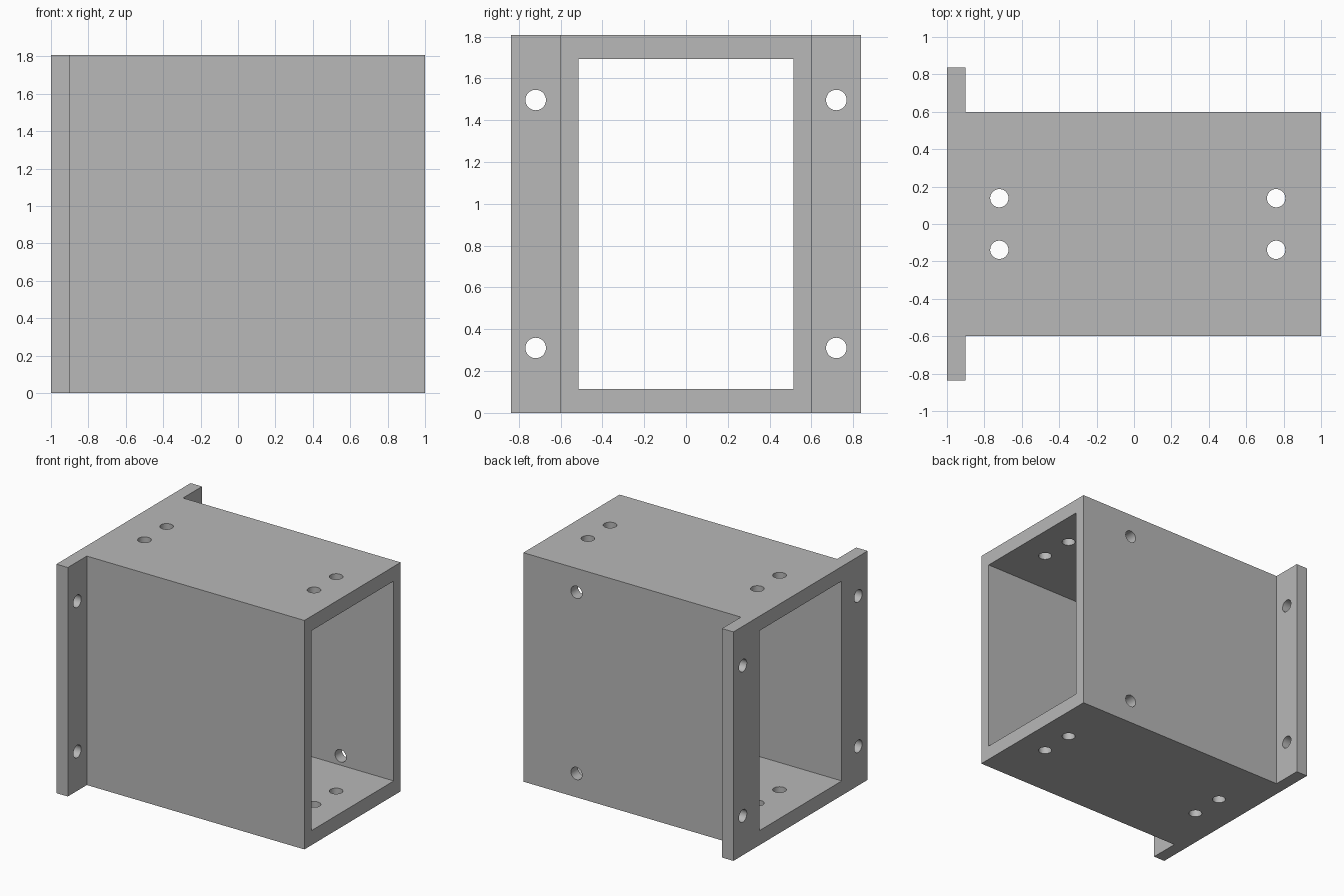
import bpy
import bmesh
import math

cube = bpy.data.objects.get("Cube")
if cube:
    bpy.data.objects.remove(cube, do_unlink=True)

# Main dimensions
HEIGHT = 1.807
HALF_LEN = 1.0
HALF_WIDTH = 0.6
FLANGE_WIDTH = 0.837
FLANGE_X = -0.9
WALL_Y, WALL_Z = 0.086, 0.115
HOLE_R = 0.049
MID_Z = HEIGHT / 2

grey = bpy.data.materials.new("plain grey")
grey.use_nodes = True
colour = (0.48, 0.48, 0.48, 1)
grey.diffuse_color = colour
grey.node_tree.nodes["Principled BSDF"].inputs["Base Color"].default_value = colour


def activate(obj):
    bpy.ops.object.select_all(action='DESELECT')
    obj.select_set(True)
    bpy.context.view_layer.objects.active = obj


def cut(target, cutter):
    """Subtract the active cutter from the target and discard the cutter."""
    cutter.hide_render = True
    cutter.data.materials.append(grey)
    activate(target)
    mod = target.modifiers.new("cut", 'BOOLEAN')
    mod.operation = 'DIFFERENCE'
    mod.solver = 'EXACT'
    mod.object = cutter
    bpy.ops.object.modifier_apply(modifier=mod.name)
    bpy.data.objects.remove(cutter, do_unlink=True)


def drill(target, centre, length, rotation=(0, 0, 0)):
    bpy.ops.mesh.primitive_cylinder_add(vertices=40, radius=HOLE_R, depth=length,
                                        location=centre, rotation=rotation)
    cut(target, bpy.context.object)


# Housing with side flanges: T-shaped plan extruded upwards
half_plan = [(HALF_LEN, HALF_WIDTH), (FLANGE_X, HALF_WIDTH),
             (FLANGE_X, FLANGE_WIDTH), (-HALF_LEN, FLANGE_WIDTH)]
plan = half_plan + [(x, -y) for x, y in reversed(half_plan)]
bm = bmesh.new()
base = bm.faces.new([bm.verts.new((x, y, 0)) for x, y in plan])
top = bmesh.ops.extrude_face_region(bm, geom=[base])
bmesh.ops.translate(bm, vec=(0, 0, HEIGHT),
                    verts=[v for v in top["geom"] if isinstance(v, bmesh.types.BMVert)])
bmesh.ops.recalc_face_normals(bm, faces=bm.faces)
mesh = bpy.data.meshes.new("flanged_housing")
bm.to_mesh(mesh)
bm.free()
housing = bpy.data.objects.new("flanged_housing", mesh)
bpy.context.collection.objects.link(housing)
mesh.materials.append(grey)

# Rectangular opening along the whole length
bpy.ops.mesh.primitive_cube_add(size=1, location=(0, 0, MID_Z))
opening = bpy.context.object
opening.scale = (3, 2 * (HALF_WIDTH - WALL_Y), HEIGHT - 2 * WALL_Z)
cut(housing, opening)

quarter = math.pi / 2
for side in (-1, 1):
    # Paired holes through the top and bottom walls
    for x in (-0.72, 0.76):
        drill(housing, (x, side * 0.138, MID_Z), 3)
    # Flange mounting holes
    for z in (-0.593, 0.593):
        drill(housing, (-0.95, side * 0.719, MID_Z + z), 0.3, (0, quarter, 0))
    # Holes through the back wall only
    drill(housing, (0.536, HALF_WIDTH, MID_Z + side * 0.715), 0.4, (quarter, 0, 0))

# Smooth hole walls, crisp edges everywhere else
activate(housing)
bpy.ops.object.shade_smooth_by_angle(angle=math.radians(30))
